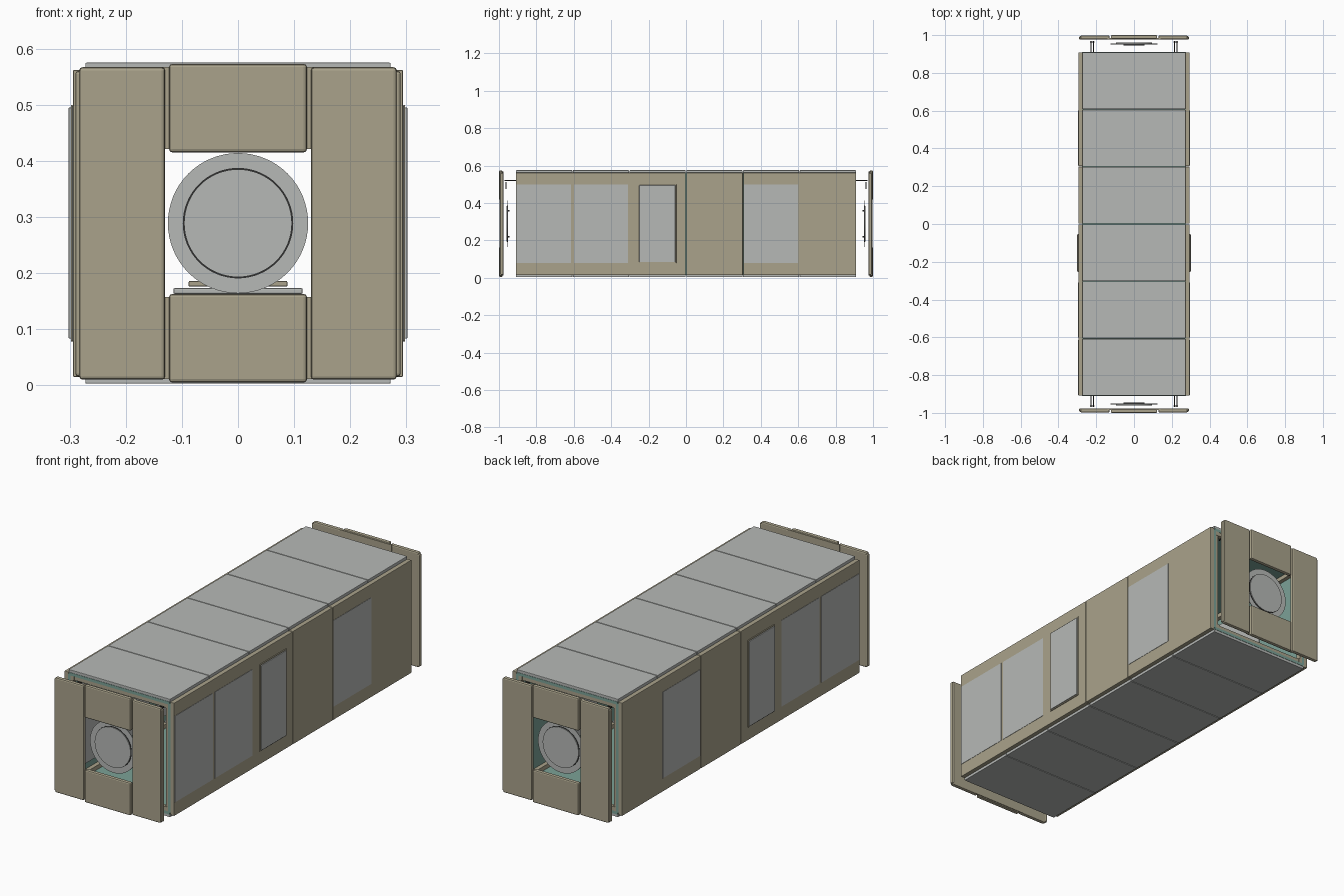
import bpy
import math
from mathutils import Vector

if "Cube" in bpy.data.objects:
    bpy.data.objects.remove(bpy.data.objects["Cube"], do_unlink=True)


def material(name, rgb):
    m = bpy.data.materials.new(name)
    m.use_nodes = True
    m.diffuse_color = (*rgb, 1)
    m.node_tree.nodes["Principled BSDF"].inputs["Base Color"].default_value = (*rgb, 1)
    return m


TAN = material("tan", (0.40, 0.365, 0.26))
GREY = material("light grey", (0.47, 0.485, 0.47))
TEAL = material("teal", (0.20, 0.36, 0.31))
DARK = material("dark metal", (0.03, 0.03, 0.03))


def box(name, lo, hi, mat, bevel=0.0):
    lo, hi = Vector(lo), Vector(hi)
    bpy.ops.mesh.primitive_cube_add(size=1, location=(lo + hi) / 2)
    ob = bpy.context.object
    ob.name = name
    ob.scale = hi - lo
    bpy.ops.object.transform_apply(location=False, rotation=False, scale=True)
    ob.data.materials.append(mat)
    if bevel:
        mod = ob.modifiers.new("soft edges", 'BEVEL')
        mod.width, mod.segments = bevel, 2
    return ob


def side_box(name, s, x, y, z, mat, bevel=0.0):
    """Box on the side s, with x given outward from the middle."""
    xs = sorted((s * x[0], s * x[1]))
    return box(name, (xs[0], y[0], z[0]), (xs[1], y[1], z[1]), mat, bevel)


def end_box(name, e, x, y, z, mat, bevel=0.0):
    """Box at the end e, with y given outward from the middle."""
    ys = sorted((e * y[0], e * y[1]))
    return box(name, (x[0], ys[0], z[0]), (x[1], ys[1], z[1]), mat, bevel)


def disc(name, e, r, y, depth, mat):
    bpy.ops.mesh.primitive_cylinder_add(vertices=64, radius=r, depth=depth,
                                        location=(0, e * y, MID), rotation=(math.pi / 2, 0, 0))
    ob = bpy.context.object
    ob.name = name
    ob.data.materials.append(mat)
    bpy.ops.object.shade_smooth_by_angle()


MID = 0.289
LEN = 0.91
GAP = 0.0015

# Roof and floor, each of six plates with narrow seams, over a thin lining
step = 2 * LEN / 6
for i in range(6):
    a, b = -LEN + i * step + GAP, -LEN + (i + 1) * step - GAP
    box("roof_plate", (-0.272, a, 0.560), (0.272, b, 0.575), GREY, 0.002)
    box("floor_plate", (-0.272, a, 0.003), (0.272, b, 0.018), GREY, 0.002)
box("roof_lining", (-0.27, -LEN, 0.548), (0.27, LEN, 0.562), TEAL)
box("floor_lining", (-0.27, -LEN, 0.016), (0.27, LEN, 0.030), TEAL)

for s in (-1, 1):
    # Side walls in three sections
    for a, b in ((-LEN, 0), (0, 0.305), (0.305, LEN)):
        side_box("side_wall", s, (0.272, 0.294), (a + GAP, b - GAP), (0.015, 0.562), TAN, 0.002)
    side_box("side_lining", s, (0.262, 0.275), (-LEN, LEN), (0.025, 0.555), TEAL)

    # Grey panels that pass through the walls
    for a, b in ((-0.905, -0.615), (-0.60, -0.31), (0.31, 0.60)):
        side_box("side_panel", s, (0.258, 0.2955), (a, b), (0.08, 0.498), GREY)
    side_box("door_frame", s, (0.258, 0.298), (-0.255, -0.052), (0.078, 0.50), TAN, 0.002)
    side_box("door", s, (0.255, 0.302), (-0.25, -0.057), (0.083, 0.495), GREY, 0.002)

    # Long corner rails inside the hull
    for z in (0.03, 0.528):
        side_box("corner_rail", s, (0.242, 0.262), (-LEN, LEN), (z, z + 0.02), TAN)

# Low bench in the passage
box("bench_base", (-0.115, -0.4, 0.163), (0.115, 0.4, 0.173), GREY, 0.002)
box("bench_top", (-0.088, -0.4, 0.176), (0.088, 0.4, 0.186), TAN, 0.002)
for y in (-0.35, 0.35):
    box("bench_foot", (-0.08, y - 0.015, 0.03), (0.08, y + 0.015, 0.165), GREY)

for e in (-1, 1):
    # End frame of the hull
    for s in (-1, 1):
        side_box("end_post", s, (0.25, 0.264),
                 sorted((e * 0.885, e * 0.908)), (0.03, 0.55), TAN)
    for z in (0.028, 0.53):
        end_box("end_beam", e, (-0.26, 0.26), (0.885, 0.908), (z, z + 0.018), TAN)

    # Outer end shield around a square opening
    for s in (-1, 1):
        side_box("shield_column", s, (0.130, 0.283),
                 sorted((e * 0.978, e * 0.998)), (0.010, 0.567), TAN, 0.006)
        side_box("shield_edge", s, (0.275, 0.290),
                 sorted((e * 0.976, e * 0.994)), (0.016, 0.560), TAN, 0.005)
    for z0, z1 in ((0.005, 0.163), (0.415, 0.573)):
        end_box("shield_middle", e, (-0.123, 0.123), (0.98, 1.0), (z0, z1), TAN, 0.006)
        end_box("shield_joint", e, (-0.14, 0.14), (0.977, 0.986), (z0 + 0.006, z1 - 0.006), TAN)

    # Round hatch in the opening
    disc("hatch_rim", e, 0.125, 0.953, 0.003, GREY)
    disc("hatch_groove", e, 0.0985, 0.955, 0.003, DARK)
    disc("hatch_cover", e, 0.096, 0.957, 0.006, GREY)
    for z in (0.22, 0.358):
        end_box("hatch_bar", e, (-0.055, 0.055), (0.944, 0.952), (z - 0.004, z + 0.004), DARK)

    # Brackets that hold the shield
    for s in (-1, 1):
        for x in (0.212, 0.225):
            side_box("bracket_rod", s, (x, x + 0.005),
                     sorted((e * 0.89, e * 0.970)), (0.518, 0.524), DARK)
        side_box("bracket_plate", s, (0.208, 0.234),
                 sorted((e * 0.960, e * 0.965)), (0.475, 0.512), DARK)
